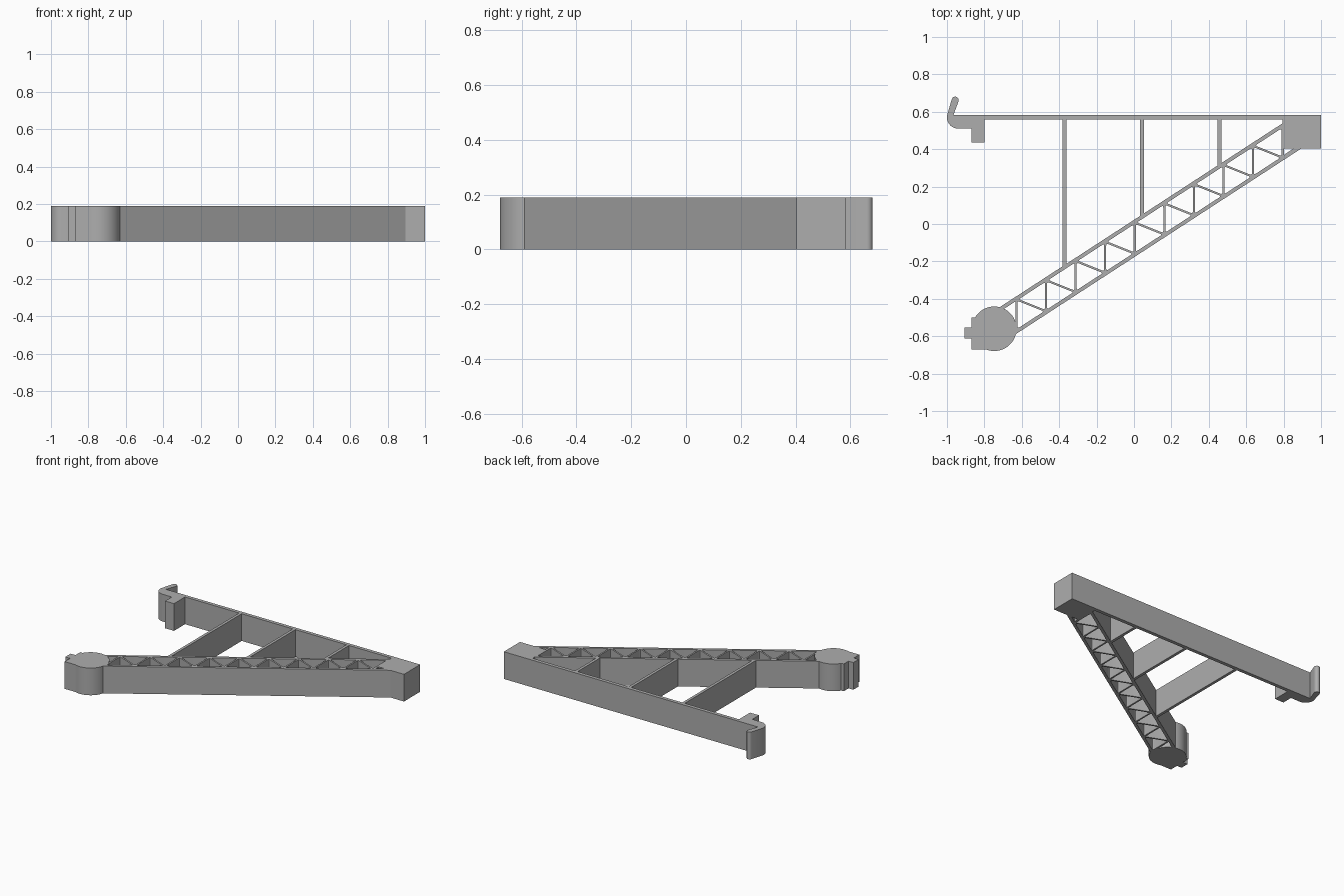
import bpy
import bmesh
import math
from mathutils import Vector

cube = bpy.data.objects.get("Cube")
if cube:
    bpy.data.objects.remove(cube, do_unlink=True)

HEIGHT = 0.19
SLOPE = 0.65          # rise of the diagonal truss

grey = bpy.data.materials.new("plain_grey")
grey.use_nodes = True
colour = (0.42, 0.42, 0.42, 1)
grey.diffuse_color = colour
for node in grey.node_tree.nodes:
    if node.type == 'BSDF_PRINCIPLED':
        node.inputs["Base Color"].default_value = colour


def plate(name, *outlines):
    """Extrude a flat outline (with optional holes) to the full height."""
    curve = bpy.data.curves.new(name + "_outline", 'CURVE')
    curve.dimensions = '2D'
    curve.fill_mode = 'BOTH'
    curve.extrude = HEIGHT / 2
    for outline in outlines:
        spline = curve.splines.new('POLY')
        spline.points.add(len(outline) - 1)
        for point, (x, y) in zip(spline.points, outline):
            point.co = (x, y, 0, 1)
        spline.use_cyclic_u = True
    temp = bpy.data.objects.new(name + "_temp", curve)
    bpy.context.scene.collection.objects.link(temp)
    graph = bpy.context.evaluated_depsgraph_get()
    mesh = bpy.data.meshes.new_from_object(temp.evaluated_get(graph))
    bpy.data.objects.remove(temp, do_unlink=True)
    bpy.data.curves.remove(curve)

    bm = bmesh.new()
    bm.from_mesh(mesh)
    bmesh.ops.remove_doubles(bm, verts=bm.verts, dist=0.0001)
    bmesh.ops.translate(bm, verts=bm.verts, vec=(0, 0, HEIGHT / 2))
    bmesh.ops.recalc_face_normals(bm, faces=bm.faces)
    bm.to_mesh(mesh)
    bm.free()
    mesh.materials.clear()
    mesh.materials.append(grey)
    obj = bpy.data.objects.new(name, mesh)
    bpy.context.scene.collection.objects.link(obj)
    bpy.ops.object.select_all(action='DESELECT')
    obj.select_set(True)
    bpy.context.view_layer.objects.active = obj
    bpy.ops.object.shade_smooth_by_angle(angle=math.radians(30))
    return obj


def box(name, x0, x1, y0, y1):
    return plate(name, [(x0, y0), (x1, y0), (x1, y1), (x0, y1)])


def arc(cx, cy, radius, start, end, steps):
    angles = [math.radians(start + (end - start) * i / steps) for i in range(steps + 1)]
    return [(cx + radius * math.cos(a), cy + radius * math.sin(a)) for a in angles]


def rounded(corners, size=0.012, steps=4):
    """Round the corners of a polygon with small curves."""
    pts = [Vector(c) for c in corners]
    result = []
    for i, p in enumerate(pts):
        a = p + (pts[i - 1] - p).normalized() * size
        b = p + (pts[(i + 1) % len(pts)] - p).normalized() * size
        for s in range(steps + 1):
            t = s / steps
            q = a * (1 - t) ** 2 + p * 2 * t * (1 - t) + b * t * t
            result.append((q.x, q.y))
    return result


def inset_triangle(corners, width):
    """Shrink a triangle about its incentre so every side moves in by width."""
    a, b, c = [Vector(p) for p in corners]
    la, lb, lc = (b - c).length, (c - a).length, (a - b).length
    total = la + lb + lc
    centre = (a * la + b * lb + c * lc) / total
    radius = abs((b - a).cross(c - a)) / total
    return [centre + (p - centre) * (1 - width / radius) for p in (a, b, c)]


def upper_edge(x):
    return 0.022 + SLOPE * x


def lower_edge(x):
    return -0.178 + SLOPE * x


# Diagonal truss with triangular openings
WEB = 0.0055
chord = 0.017


def upper_mid(x):
    return upper_edge(x) - chord


def lower_mid(x):
    return lower_edge(x) + chord


holes = []
bay, first = 0.158, -0.628
for k in range(9):
    a = first + bay * k
    b = a + bay
    top, bottom = (a, upper_mid(a)), (b, lower_mid(b))
    for third in ((b, upper_mid(b)), (a, lower_mid(a))):
        holes.append(rounded(inset_triangle((top, bottom, third), WEB)))
holes.append([(-0.70, -0.457), (-0.634, -0.414), (-0.634, -0.53)])
holes.append([(0.803, 0.41), (0.862, 0.41), (0.803, 0.37)])

truss_outline = [(-0.65, lower_edge(-0.65)), (0.895, 0.404), (0.895, 0.42),
                 (0.80, 0.42), (0.80, upper_edge(0.80)), (-0.73, upper_edge(-0.73))]
plate("diagonal_truss", truss_outline, *holes)

# Straight beam and solid corner block
box("straight_beam", -0.80, 0.795, 0.558, 0.583)
box("corner_block", 0.795, 1.0, 0.404, 0.583)

# Struts between the beam and the truss
for name, x in (("long_strut", -0.372), ("middle_strut", 0.043), ("short_strut", 0.457)):
    l, r = x - 0.01, x + 0.01
    plate(name, [(l, upper_edge(l) - 0.005), (r, upper_edge(r) - 0.005), (r, 0.558), (l, 0.558)])

# Hook with its stop block at the free end of the beam
hook = [(-0.965, 0.583)] + arc(-0.956, 0.662, 0.019, -15, 165, 8)
hook += arc(-0.94, 0.57, 0.06, 165, 270, 12)
hook += [(-0.869, 0.51), (-0.869, 0.436), (-0.80, 0.436), (-0.80, 0.583)]
plate("end_hook", hook)

# Round pivot with a stepped lug
plate("round_pivot", arc(-0.747, -0.56, 0.119, 0, 354.375, 63))
plate("pivot_lug", [(-0.78, -0.50), (-0.869, -0.50), (-0.869, -0.553), (-0.906, -0.553),
                    (-0.906, -0.612), (-0.869, -0.612), (-0.869, -0.672), (-0.78, -0.672)])
